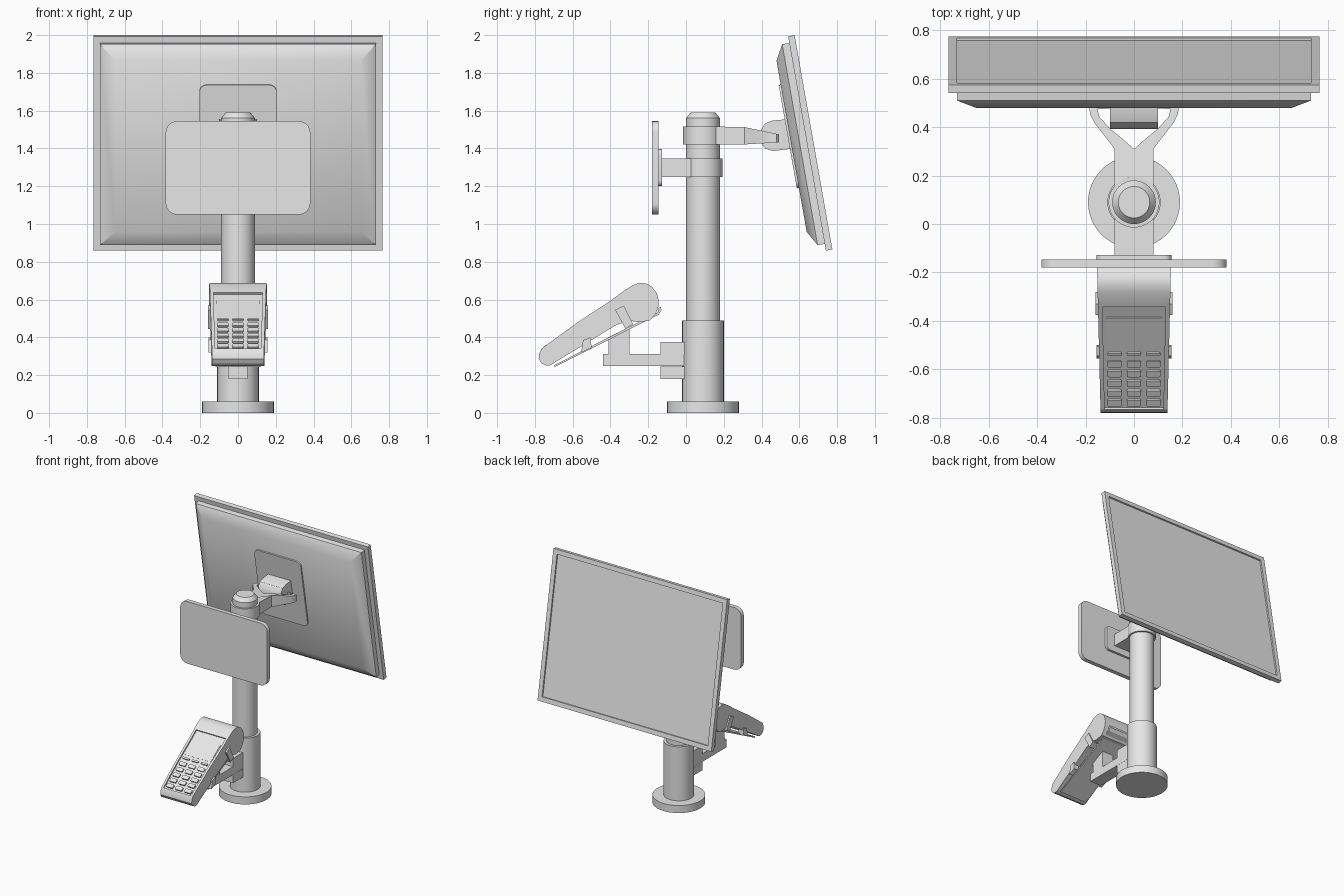
import bpy, bmesh, math
from mathutils import Matrix, Vector

cube = bpy.data.objects.get("Cube")
if cube:
    bpy.data.objects.remove(cube, do_unlink=True)

GREY = (0.8, 0.8, 0.8, 1)
mat = bpy.data.materials.new("light_grey")
mat.use_nodes = True
mat.diffuse_color = GREY
for node in mat.node_tree.nodes:
    if node.type == 'BSDF_PRINCIPLED':
        node.inputs["Base Color"].default_value = GREY


def frame(u, v, origin=(0, 0, 0)):
    """Frame whose third axis is u x v."""
    u, v = Vector(u), Vector(v)
    m = Matrix((u, v, u.cross(v))).transposed().to_4x4()
    m.translation = origin
    return m


POLE_Y = 0.09
TOP = Matrix.Identity(4)
POLE = Matrix.Translation((0, POLE_Y, 0))
SIDE = frame((0, 1, 0), (0, 0, 1))
FRONT = frame((1, 0, 0), (0, 0, 1))


def loft(name, rings, m=TOP, tweak=None):
    """Closed skin through rings given as (outline, depth)."""
    bm = bmesh.new()
    loops = [[bm.verts.new(m @ Vector((u, v, w))) for u, v in pts] for pts, w in rings]
    n = len(loops[0])
    for a, b in zip(loops, loops[1:]):
        for i in range(n):
            j = (i + 1) % n
            bm.faces.new((a[i], a[j], b[j], b[i]))
    bm.faces.new(loops[0][::-1])
    bm.faces.new(loops[-1])
    if tweak:
        for vert in bm.verts:
            tweak(vert.co)
    bmesh.ops.recalc_face_normals(bm, faces=bm.faces)
    mesh = bpy.data.meshes.new(name)
    bm.to_mesh(mesh)
    bm.free()
    for p in mesh.polygons:
        p.use_smooth = True
    mesh.set_sharp_from_angle(angle=math.radians(30))
    mesh.materials.append(mat)
    ob = bpy.data.objects.new(name, mesh)
    bpy.context.collection.objects.link(ob)
    return ob


def prism(name, pts, a, b, m=TOP, tweak=None):
    return loft(name, [(pts, a), (pts, b)], m, tweak)


def circle(r, n=48):
    return [(r * math.cos(2 * math.pi * i / n), r * math.sin(2 * math.pi * i / n)) for i in range(n)]


def rect(w, h, cu=0, cv=0):
    return [(cu - w, cv - h), (cu + w, cv - h), (cu + w, cv + h), (cu - w, cv + h)]


def round_rect(w, h, r, cv=0, cu=0, steps=6):
    pts = []
    for k, (sx, sy) in enumerate(((1, 1), (-1, 1), (-1, -1), (1, -1))):
        for i in range(steps + 1):
            a = math.pi / 2 * (k + i / steps)
            pts.append((cu + sx * (w - r) + r * math.cos(a), cv + sy * (h - r) + r * math.sin(a)))
    return pts


# Stand: foot, sleeve and capped pole
loft("base_disc", [(circle(0.19), 0), (circle(0.19), 0.06)], POLE)
loft("lower_sleeve", [(circle(0.11), 0.06), (circle(0.11), 0.49)], POLE)
loft("pole", [(circle(0.09), 0.06), (circle(0.09), 1.56), (circle(0.065), 1.59)], POLE)

# Monitor, tilted back
tilt = math.radians(10)
SCREEN = frame((1, 0, 0), (0, -math.sin(tilt), math.cos(tilt)), (0, 0.675, 1.4325))
outer, inner = rect(0.765, 0.576), rect(0.73, 0.54)
loft("monitor_bezel", [(inner, 0.012), (inner, 0), (outer, 0), (outer, 0.035), (inner, 0.035)], SCREEN)
loft("monitor_back", [(inner, 0.035), (inner, 0.073), (rect(0.65, 0.46), 0.118)], SCREEN)
prism("monitor_mount_plate", round_rect(0.205, 0.278, 0.04, 0.053), 0.115, 0.129, SCREEN)

# Monitor hinge block
hinge = [(0.395, 1.43), (0.392, 1.465), (0.4, 1.505), (0.42, 1.533), (0.46, 1.548),
         (0.54, 1.555), (0.57, 1.4), (0.46, 1.386), (0.42, 1.4)]
prism("monitor_hinge", hinge, -0.1, 0.1, SIDE)

# Forked monitor arm, thinner towards the prongs
half = [(0.08, 0.1), (0.08, 0.31), (0.165, 0.42), (0.182, 0.455), (0.184, 0.48), (0.17, 0.492),
        (0.09, 0.492), (0.09, 0.478), (0.15, 0.474), (0.145, 0.445), (0.1, 0.395), (0.04, 0.345)]


def thin_prongs(co):
    t = max(0, (co.y - 0.29) / 0.2)
    co.z += t * (0.012 if co.z < 1.47 else -0.042)


prism("monitor_arm", half + [(0, 0.31)] + [(-x, y) for x, y in half[::-1]], 1.42, 1.517, TOP, thin_prongs)
loft("monitor_arm_collar", [(circle(0.105), 1.42), (circle(0.105), 1.517)], POLE)

# Small front display on its own arm
loft("display_collar", [(circle(0.103), 1.25), (circle(0.103), 1.347)], POLE)
prism("display_arm", rect(0.08, 0.115, 0, -0.015), 1.25, 1.347)
prism("display_mount_plate", round_rect(0.155, 0.098, 0.03, 1.298), 0.127, 0.148, FRONT)
prism("display_panel", round_rect(0.383, 0.247, 0.06, 1.297), 0.146, 0.18, FRONT)

# Bracket carrying the card terminal
prism("bracket_arm", rect(0.215, 0.032, -0.225, 0.279), -0.05, 0.05, SIDE)
prism("bracket_post", [(-0.41, 0.3), (-0.3, 0.3), (-0.3, 0.455), (-0.41, 0.4)], -0.05, 0.05, SIDE)
for name, z in (("upper_clamp", 0.343), ("lower_clamp", 0.213)):
    prism(name, rect(0.065, 0.033, -0.07, z), -0.05, 0.05, SIDE)
cradle = [(-0.695, 0.243), (-0.145, 0.52), (-0.13, 0.545), (-0.133, 0.562),
          (-0.145, 0.556), (-0.15, 0.532), (-0.697, 0.253)]
prism("cradle_plate", cradle, -0.12, 0.12, SIDE)


# Card terminal: raised side rims around a sunken face
def narrow(co):
    co.x *= 1 + 0.16 * (co.y + 0.13)


rim = [(-0.78, 0.285), (-0.778, 0.31), (-0.765, 0.34), (-0.58, 0.475), (-0.394, 0.598),
       (-0.33, 0.645), (-0.28, 0.677), (-0.246, 0.688), (-0.21, 0.685), (-0.18, 0.667),
       (-0.155, 0.635), (-0.145, 0.595), (-0.147, 0.56), (-0.16, 0.525), (-0.19, 0.49),
       (-0.245, 0.48), (-0.3, 0.488), (-0.37, 0.465), (-0.55, 0.355), (-0.69, 0.27),
       (-0.715, 0.253), (-0.738, 0.249), (-0.765, 0.262)]
sunk = [(y + 0.007, z - 0.01) for y, z in rim[2:5]]
core = rim[:3] + sunk + [(-0.335, 0.628), (-0.342, 0.637)] + rim[5:]
prism("terminal_body", core, -0.135, 0.135, SIDE, narrow)
for side, s in (("left", 1), ("right", -1)):
    prism(side + "_terminal_rim", rim, s * 0.135, s * 0.154, SIDE, narrow)
    prism(side + "_upper_clip", [(-0.375, 0.545), (-0.33, 0.568), (-0.28, 0.47), (-0.32, 0.445)],
          s * 0.115, s * 0.16, SIDE)
    prism(side + "_lower_clip", [(-0.555, 0.32), (-0.545, 0.385), (-0.505, 0.4), (-0.5, 0.345)],
          s * 0.11, s * 0.155, SIDE)

# Keypad and display on the sunken face
(y0, z0), (y1, z1) = sunk[0], sunk[2]
run = Vector((0, y1 - y0, z1 - z0)).normalized()
FACE = frame((1, 0, 0), run, (0, y0, z0))
for row in range(6):
    tall = 0.015 if row < 5 else 0.007
    for col in (-1, 0, 1):
        prism(f"key_{row}_{col + 1}", round_rect(0.029, tall, 0.006, 0.03 + 0.049 * row, 0.08 * col, 3),
              -0.005, 0.014, FACE)
prism("terminal_display", rect(0.115, 0.075, 0, 0.38), -0.004, 0.005, FACE)
